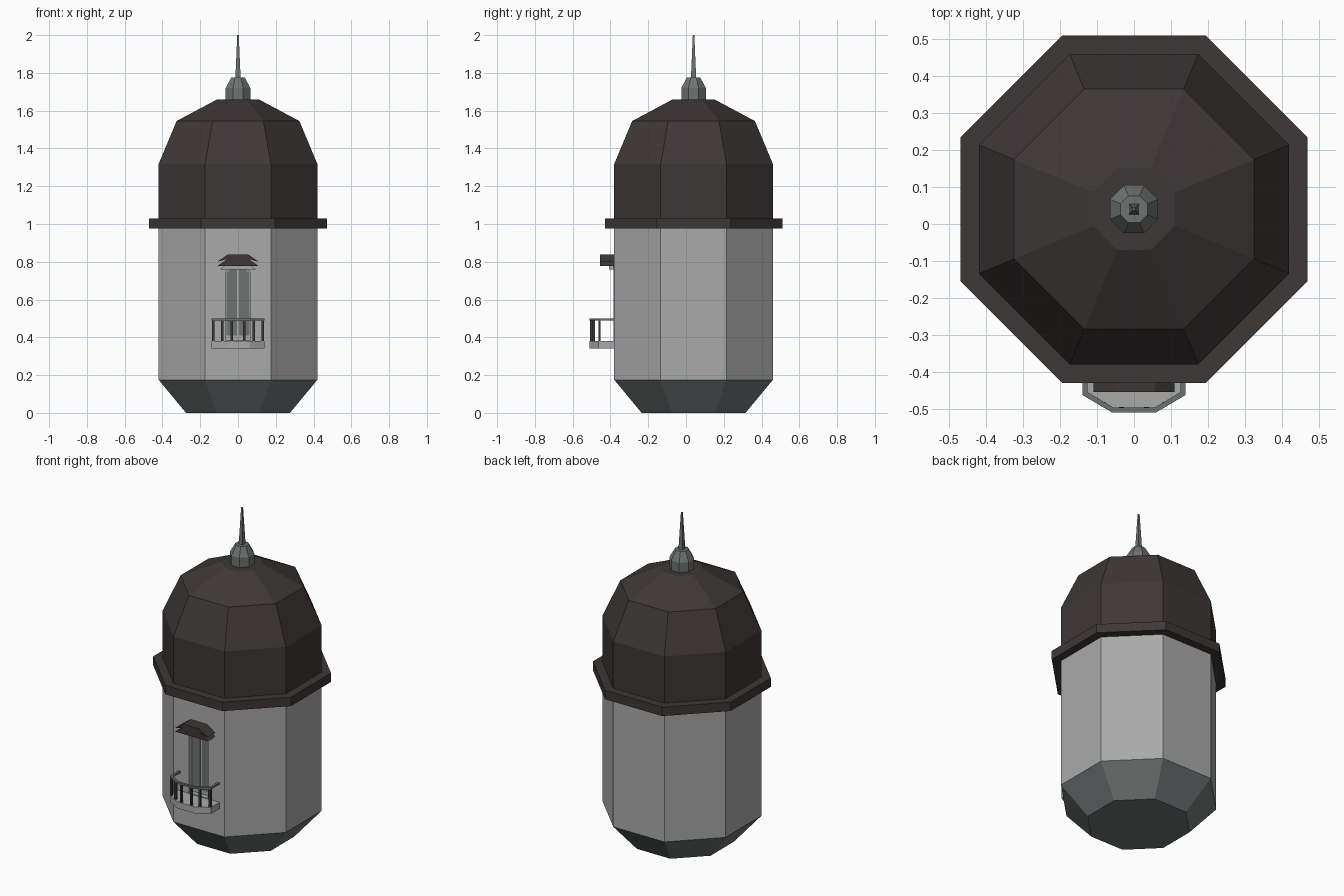
import bpy, bmesh, math
from mathutils import Vector

if "Cube" in bpy.data.objects:
    bpy.data.objects.remove(bpy.data.objects["Cube"])

CY = 0.04       # tower axis in y
WALL = -0.38    # y of the front wall face


def material(name, rgb):
    m = bpy.data.materials.new(name)
    m.diffuse_color = (*rgb, 1)
    m.use_nodes = True
    m.node_tree.nodes["Principled BSDF"].inputs["Base Color"].default_value = m.diffuse_color
    return m


STONE = material("light grey stone", (0.40, 0.40, 0.40))
ROOF = material("dark brown roof", (0.048, 0.038, 0.038))
METAL = material("slate grey", (0.155, 0.172, 0.170))


def finish(name, bm, mat):
    bmesh.ops.recalc_face_normals(bm, faces=bm.faces)
    me = bpy.data.meshes.new(name)
    bm.to_mesh(me)
    bm.free()
    ob = bpy.data.objects.new(name, me)
    bpy.context.collection.objects.link(ob)
    if mat:
        me.materials.append(mat)
    return ob


def stack(name, profile, mat, sides=8):
    """Faceted tower section from (apothem, z) pairs, flat sides to the axes."""
    bm = bmesh.new()
    rings = []
    for a, z in profile:
        r = a / math.cos(math.pi / sides)
        angs = [(i + 0.5) * math.tau / sides for i in range(sides)]
        rings.append([bm.verts.new((r * math.cos(t), CY + r * math.sin(t), z)) for t in angs])
    for lo, hi in zip(rings, rings[1:]):
        for i in range(sides):
            j = (i + 1) % sides
            bm.faces.new((lo[i], lo[j], hi[j], hi[i]))
    bm.faces.new(rings[0])
    bm.faces.new(rings[-1])
    return finish(name, bm, mat)


def prism(name, pts, vec, mat):
    """Extrude a flat polygon of 3D points along vec."""
    bm = bmesh.new()
    f = bm.faces.new([bm.verts.new(p) for p in pts])
    ext = bmesh.ops.extrude_face_region(bm, geom=[f], use_keep_orig=True)
    bmesh.ops.translate(bm, vec=Vector(vec),
                        verts=[v for v in ext["geom"] if isinstance(v, bmesh.types.BMVert)])
    return finish(name, bm, mat)


def mirrored(half):
    return half + [(-x, z) for x, z in reversed(half) if x]


def front(name, pts, y0, y1, mat):
    return prism(name, [(x, y0, z) for x, z in pts], (0, y1 - y0, 0), mat)


# tower sections
stack("tapered_base", [(0.275, 0), (0.42, 0.175)], METAL)
wall = stack("tower_wall", [(0.42, 0.175), (0.42, 0.98)], STONE)
stack("cornice", [(0.47, 0.975), (0.47, 1.03)], ROOF)
stack("dome_roof", [(0.42, 1.03), (0.42, 1.318), (0.325, 1.545), (0.11, 1.66)], ROOF)
stack("finial", [(0.065, 1.655), (0.065, 1.72), (0.036, 1.775)], METAL)
stack("spire", [(0.014, 1.77), (0.004, 2.0)], METAL, 4)

# window surround with arched opening cut into the wall
frame = front("window_frame", mirrored([(0.09, 0.37), (0.09, 0.775), (0.05, 0.805)]),
              WALL - 0.004, WALL + 0.01, STONE)
cutter = front("window_cutter", mirrored([(0.065, 0.385), (0.065, 0.745), (0.035, 0.772)]),
               WALL - 0.05, WALL + 0.025, STONE)
cutter.hide_render = True
cutter.hide_viewport = True
for ob in (wall, frame):
    mod = ob.modifiers.new("opening", "BOOLEAN")
    mod.operation = "DIFFERENCE"
    mod.solver = "EXACT"
    mod.object = cutter

# glass panes on the back of the opening
for s, side in ((-1, "left"), (1, "right")):
    pane = [(0.006, 0.41), (0.06, 0.41), (0.06, 0.742), (0.035, 0.765), (0.006, 0.768)]
    front(side + "_pane", [(s * x, z) for x, z in pane], WALL + 0.019, WALL + 0.026, METAL)

# arched hood and its lighter moulding
arch = [(0.11, 0.80), (0.055, 0.838)]
under = [(-0.055, 0.815), (-0.11, 0.777)]
band = mirrored(arch) + under + [(-x, z) for x, z in reversed(under)]
front("window_hood", band, WALL - 0.075, WALL + 0.01, ROOF)
front("hood_moulding", [(x * 0.86, z - 0.018) for x, z in band], WALL - 0.028, WALL + 0.01, STONE)

# balcony slab
outline = mirrored([(0.14, WALL + 0.01), (0.14, -0.463), (0.06, -0.51)])
prism("balcony_slab", [(x, y, 0.34) for x, y in outline], (0, 0, 0.04), STONE)

# handrail along the slab edge
inner = mirrored([(0.126, WALL + 0.01), (0.126, -0.455), (0.056, -0.497)])
prism("balcony_rail", [(x, y, 0.49) for x, y in outline + inner[::-1]], (0, 0, 0.011), METAL)

# balusters
for i, (x, y) in enumerate(mirrored([(0.132, -0.458), (0.083, -0.488), (0.034, -0.502)])):
    bpy.ops.mesh.primitive_cube_add(size=1, location=(x, y, 0.435))
    ob = bpy.context.object
    ob.name = f"baluster_{i + 1}"
    ob.scale = (0.013, 0.013, 0.114)
    ob.data.materials.append(ROOF)
